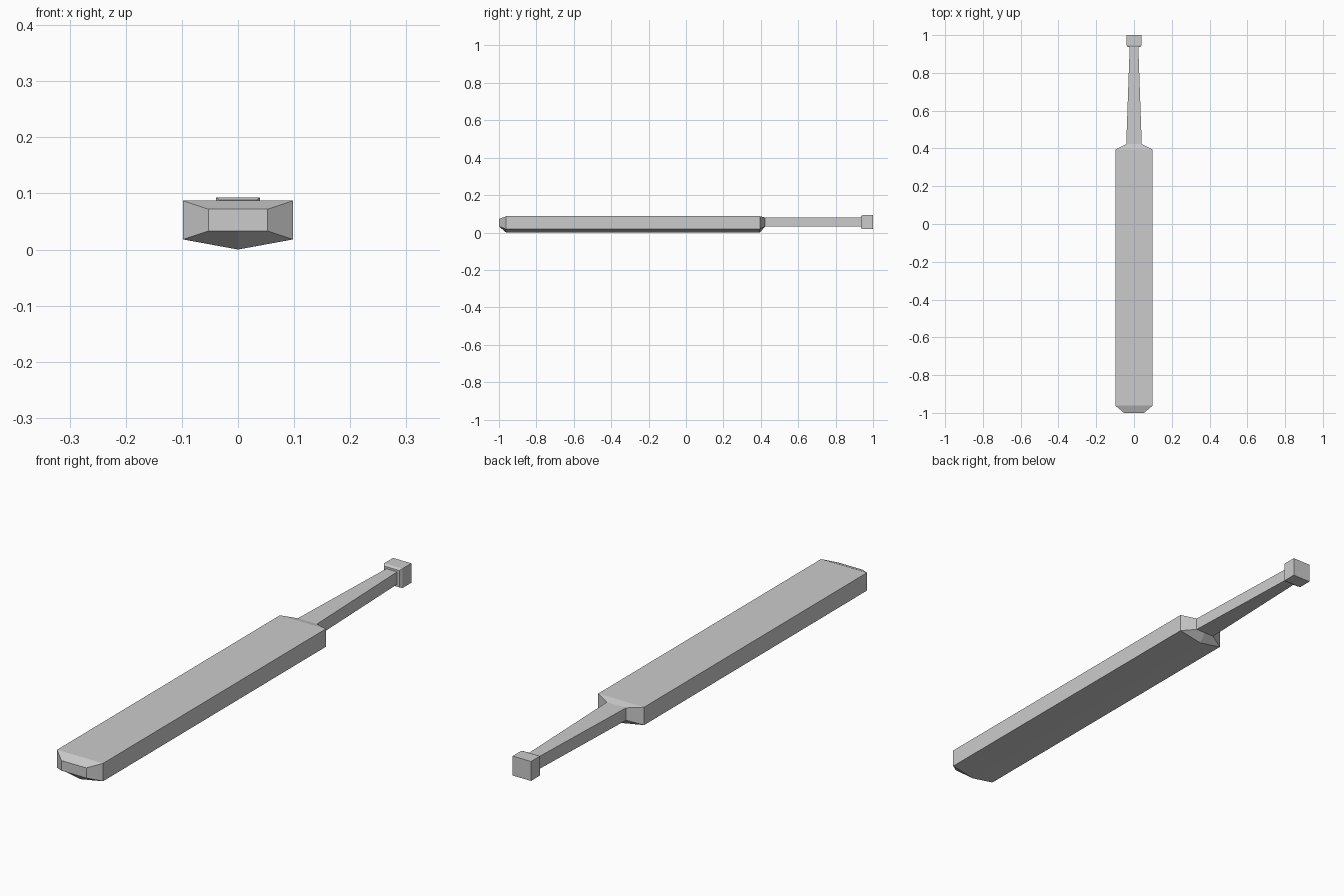
import bpy, bmesh

if "Cube" in bpy.data.objects:
    bpy.data.objects.remove(bpy.data.objects["Cube"])


def loft(name, stations, cap_start=True, cap_end=True):
    """Skin five-sided rings; station = (y, half width, top z, side z, ridge z)."""
    bm = bmesh.new()
    rings = []
    for y, w, top, side, ridge in stations:
        pts = [(-w, top), (w, top), (w, side), (0, ridge), (-w, side)]
        rings.append([bm.verts.new((x, y, z)) for x, z in pts])
    for a, b in zip(rings, rings[1:]):
        for i in range(5):
            j = (i + 1) % 5
            bm.faces.new((a[i], a[j], b[j], b[i]))
    if cap_start:
        bm.faces.new(rings[0])
    if cap_end:
        bm.faces.new(rings[-1])
    bmesh.ops.recalc_face_normals(bm, faces=bm.faces)
    mesh = bpy.data.meshes.new(name)
    bm.to_mesh(mesh)
    bm.free()
    obj = bpy.data.objects.new(name, mesh)
    bpy.context.collection.objects.link(obj)
    return obj


# Blade: chamfered toe, ridged back, shoulders narrowing to the handle
loft("blade", [
    (-1.0, 0.053, 0.072, 0.033, 0.033),
    (-0.962, 0.098, 0.087, 0.018, 0.0),
    (0.395, 0.098, 0.087, 0.018, 0.0),
    (0.423, 0.041, 0.080, 0.032, 0.032),
], cap_end=False)

# Handle: tapering grip, small collar chamfer and square knob
loft("handle", [
    (0.423, 0.041, 0.080, 0.032, 0.032),
    (0.936, 0.023, 0.080, 0.032, 0.032),
    (0.936, 0.033, 0.088, 0.023, 0.023),
    (0.946, 0.039, 0.093, 0.018, 0.018),
    (1.0, 0.039, 0.093, 0.018, 0.018),
], cap_start=False)
